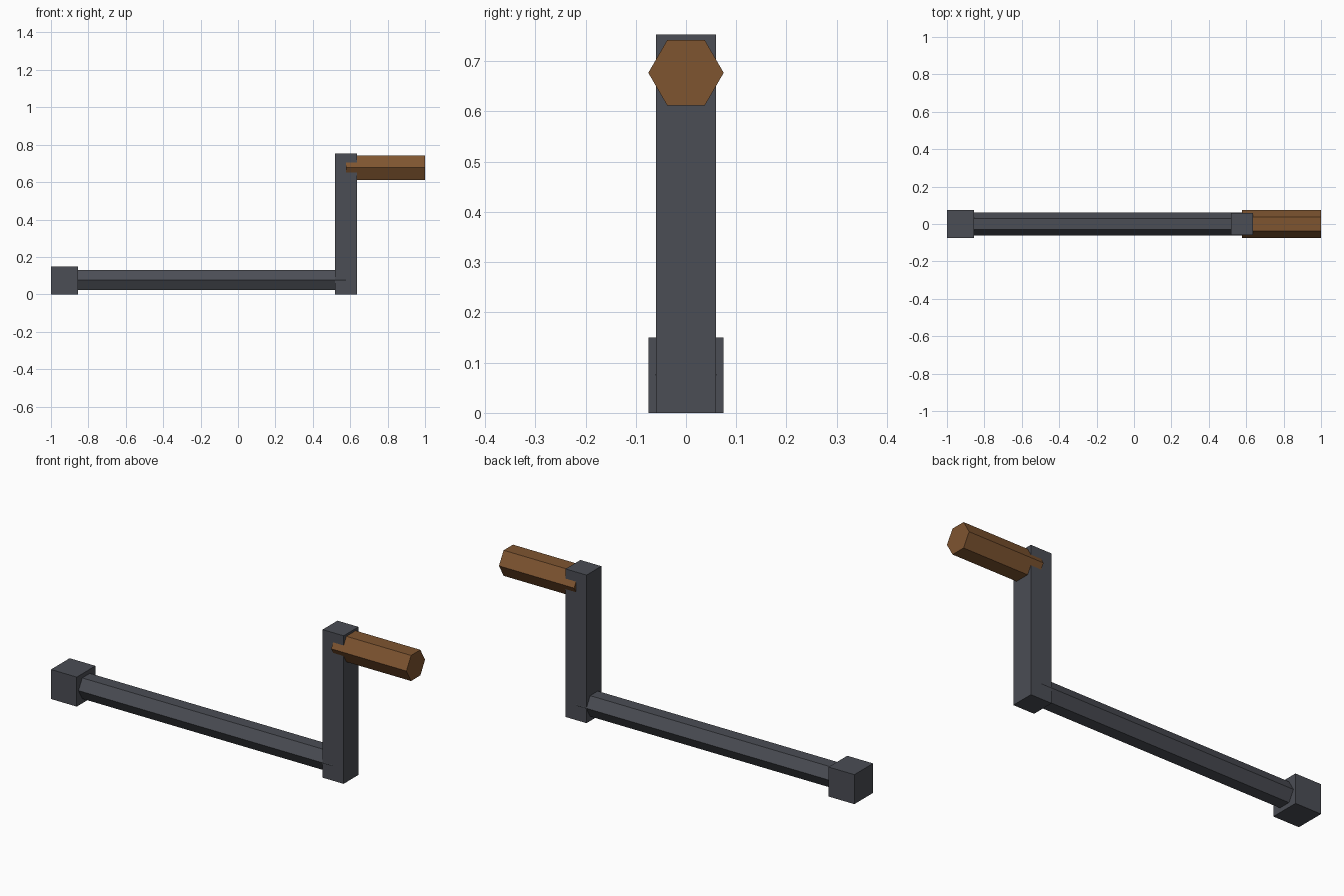
import bpy
from math import pi

if "Cube" in bpy.data.objects:
    bpy.data.objects.remove(bpy.data.objects["Cube"])


def material(name, rgb):
    mat = bpy.data.materials.new(name)
    mat.diffuse_color = (*rgb, 1)
    mat.use_nodes = True
    mat.node_tree.nodes["Principled BSDF"].inputs["Base Color"].default_value = mat.diffuse_color
    return mat


iron = material("dark_iron", (0.07, 0.075, 0.09))
wood = material("brown_wood", (0.21, 0.09, 0.03))


def finish(name, mat):
    obj = bpy.context.object
    obj.name = name
    obj.data.materials.append(mat)
    bpy.ops.object.transform_apply(location=False, rotation=True, scale=True)


def box(name, x0, x1, width, z0, z1, mat):
    bpy.ops.mesh.primitive_cube_add(size=1, location=((x0 + x1) / 2, 0, (z0 + z1) / 2))
    bpy.context.object.scale = (x1 - x0, width, z1 - z0)
    finish(name, mat)


def hex_bar(name, x0, x1, z, radius, mat):
    # six-sided bar along x, flats facing up and down
    bpy.ops.mesh.primitive_cylinder_add(vertices=6, radius=radius, depth=x1 - x0,
                                        location=((x0 + x1) / 2, 0, z),
                                        rotation=(0, pi / 2, 0))
    finish(name, mat)


# Square socket at the end of the shaft
box("socket", -1.0, -0.855, 0.15, 0, 0.15, iron)

# Long shaft, running into the socket and the crank arm
hex_bar("shaft", -0.927, 0.577, 0.076, 0.061, iron)

# Upright crank arm
box("crank_arm", 0.518, 0.636, 0.119, 0, 0.753, iron)

# Wooden grip, starting midway through the arm
hex_bar("grip", 0.577, 1.0, 0.677, 0.075, wood)
